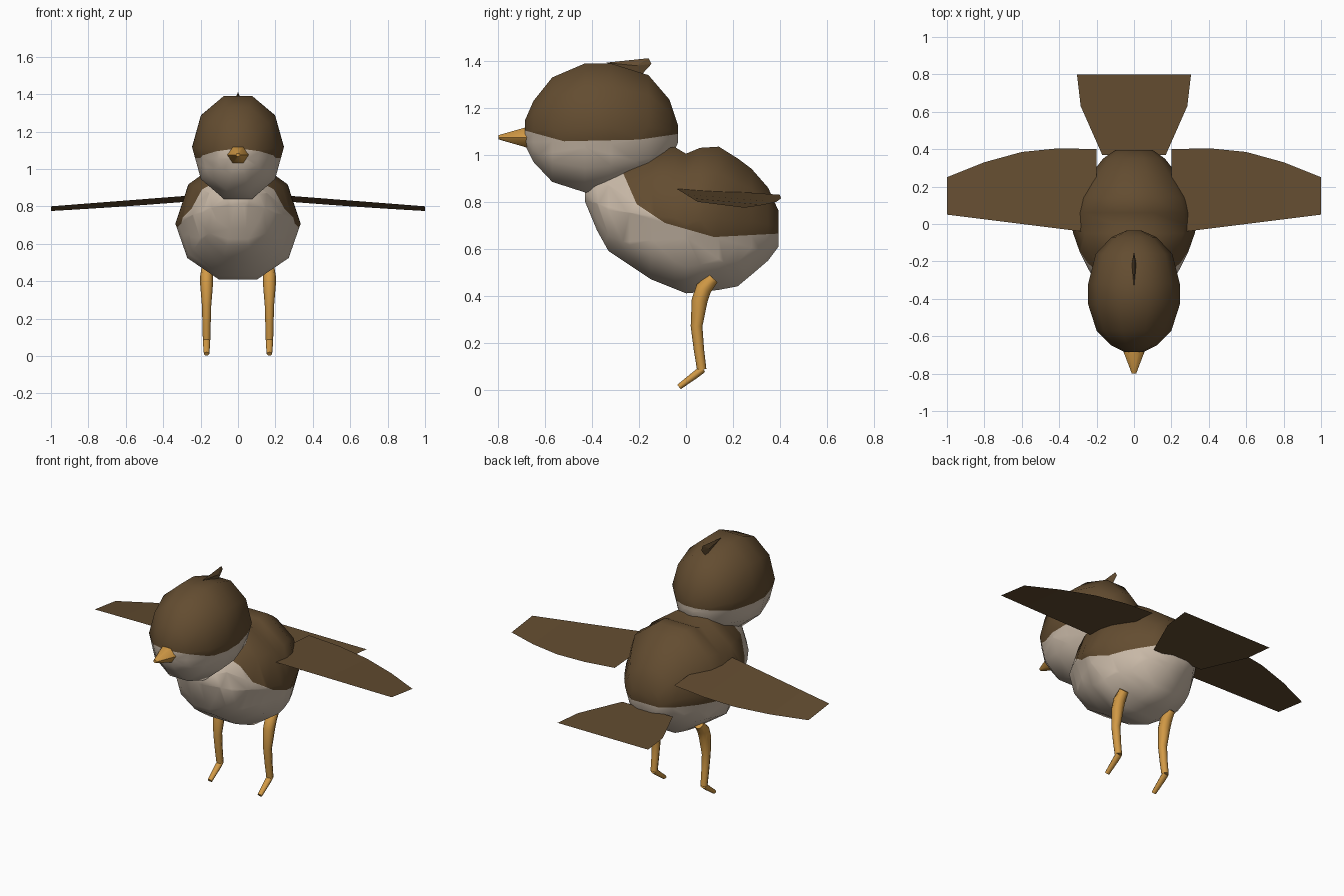
import bpy, bmesh, math
from mathutils import Vector

if "Cube" in bpy.data.objects:
    bpy.data.objects.remove(bpy.data.objects["Cube"])


def material(name, rgb):
    m = bpy.data.materials.new(name)
    m.diffuse_color = (*rgb, 1)
    m.use_nodes = True
    m.node_tree.nodes["Principled BSDF"].inputs["Base Color"].default_value = m.diffuse_color
    return m


BROWN = material("brown_feathers", (0.125, 0.073, 0.030))
CREAM = material("cream_feathers", (0.60, 0.50, 0.40))
ORANGE = material("orange_skin", (0.64, 0.32, 0.06))


def finish(bm, name, mats, smooth=60):
    bmesh.ops.recalc_face_normals(bm, faces=bm.faces[:])
    me = bpy.data.meshes.new(name)
    bm.to_mesh(me)
    bm.free()
    ob = bpy.data.objects.new(name, me)
    bpy.context.collection.objects.link(ob)
    for m in mats:
        me.materials.append(m)
    if smooth:
        bpy.ops.object.select_all(action='DESELECT')
        bpy.context.view_layer.objects.active = ob
        ob.select_set(True)
        bpy.ops.object.shade_smooth_by_angle(angle=math.radians(smooth))
    return ob


def loft(bm, rings):
    """Skin a list of equal-sized point rings and cap both ends."""
    vs = [[bm.verts.new(p) for p in r] for r in rings]
    n = len(vs[0])
    for a, b in zip(vs, vs[1:]):
        for i in range(n):
            j = (i + 1) % n
            bm.faces.new((a[i], a[j], b[j], b[i]))
    bm.faces.new(vs[0])
    bm.faces.new(vs[-1])


def plump(name, stations, lines):
    """Ten-sided form along y from (y, top, bottom, half width).
    Faces above every (y, z)-(y, z) line are brown, the rest cream."""
    bm = bmesh.new()
    rings = []
    for y, top, bot, w in stations:
        zc, h = (top + bot) / 2, (top - bot) / 2 / math.sin(math.radians(72))
        rings.append([(w * math.cos(k * math.pi / 5), y, zc + h * math.sin(k * math.pi / 5))
                      for k in range(10)])
    loft(bm, rings)
    cuts = []
    for (y0, z0), (y1, z1) in lines:
        cuts.append((Vector((0, y0, z0)), Vector((0, z0 - z1, y1 - y0)).normalized()))
    for co, no in cuts:
        bmesh.ops.bisect_plane(bm, geom=bm.verts[:] + bm.edges[:] + bm.faces[:],
                               dist=1e-5, plane_co=co, plane_no=no)
    for f in bm.faces:
        c = f.calc_center_median()
        f.material_index = 0 if all((c - co).dot(no) > 0 for co, no in cuts) else 1
    return finish(bm, name, [BROWN, CREAM])


def tube(name, path, radii, sides, mat, wide=1.0):
    """Tapered tube along a path in a plane of constant x."""
    bm = bmesh.new()
    pts = [Vector(p) for p in path]
    rings = []
    for i, p in enumerate(pts):
        t = (pts[min(i + 1, len(pts) - 1)] - pts[max(i - 1, 0)]).normalized()
        u = Vector((1, 0, 0))
        v = t.cross(u)
        rings.append([p + radii[i] * (wide * math.cos(a) * u + math.sin(a) * v)
                      for a in (2 * math.pi * k / sides for k in range(sides))])
    loft(bm, rings)
    return finish(bm, name, [mat])


# Body with brown back and cream belly
plump("body", [
    (-.43, .88, .80, .06), (-.38, .91, .68, .14), (-.33, .94, .59, .19),
    (-.24, .98, .53, .245), (-.15, 1.01, .47, .29), (-.05, 1.035, .43, .325),
    (0, 1.005, .41, .335), (.06, 1.03, .415, .33), (.14, 1.035, .425, .305),
    (.22, .985, .44, .26), (.28, .94, .49, .22), (.35, .86, .55, .165),
    (.395, .76, .61, .10)],
    [((-.28, .95), (-.21, .79)), ((-.21, .79), (-.09, .71)),
     ((-.09, .71), (.12, .65)), ((.12, .65), (.4, .665))])

# Head with brown cap
plump("head", [
    (-.685, 1.15, 1.04, .05), (-.65, 1.23, .97, .12), (-.57, 1.33, .885, .20),
    (-.43, 1.39, .84, .245), (-.32, 1.39, .85, .245), (-.16, 1.34, .90, .205),
    (-.07, 1.235, .97, .12), (-.035, 1.13, 1.05, .04)],
    [((-.69, 1.105), (-.52, 1.058)), ((-.52, 1.058), (-.2, 1.065)),
     ((-.2, 1.065), (-.03, 1.09))])

# Beak
tube("beak", [(0, -.62, 1.075), (0, -.68, 1.075), (0, -.80, 1.075)],
     [.052, .050, .010], 6, ORANGE, 1.15)

# Crest feather
bm = bmesh.new()
for p in [(0, -.34, 1.393), (0, -.16, 1.412), (0, -.147, 1.388), (0, -.20, 1.33),
          (.012, -.21, 1.38), (-.012, -.21, 1.38)]:
    bm.verts.new(p)
bmesh.ops.convex_hull(bm, input=bm.verts[:])
finish(bm, "crest", [BROWN], 0)

# Tail sheet
bm = bmesh.new()
rows = [[bm.verts.new((s * x, y, .62)) for s in (-1, 1)]
        for x, y in ((.17, .37), (.285, .63), (.305, .80))]
for a, b in zip(rows, rows[1:]):
    bm.faces.new((a[0], a[1], b[1], b[0]))
finish(bm, "tail", [BROWN], 0)

for side, s in (("right", 1), ("left", -1)):
    # Wing sheet: straight leading edge, curved trailing edge
    bm = bmesh.new()
    rows = []
    for x, y, z in ((.2, .40, .83), (.4, .405, .815), (.6, .385, .80),
                    (.8, .33, .787), (1, .25, .775)):
        t = (x - .2) / .8
        rows.append((bm.verts.new((s * x, -.05 + .10 * t, .862 - .062 * t)),
                     bm.verts.new((s * x, y, z))))
    for a, b in zip(rows, rows[1:]):
        bm.faces.new((a[0], b[0], b[1], a[1]))
    finish(bm, side + "_wing", [BROWN], 0)

    # Leg and foot
    x = s * .168
    tube(side + "_leg", [(x, .115, .475), (x, .075, .43), (x, .058, .38), (x, .045, .27),
                         (x, .055, .17), (x, .067, .085)],
         [.026, .034, .034, .025, .022, .020], 8, ORANGE)
    tube(side + "_foot", [(x, .072, .088), (x, .045, .067), (x, -.03, .011)],
         [.016, .016, .012], 8, ORANGE, 1.2)
